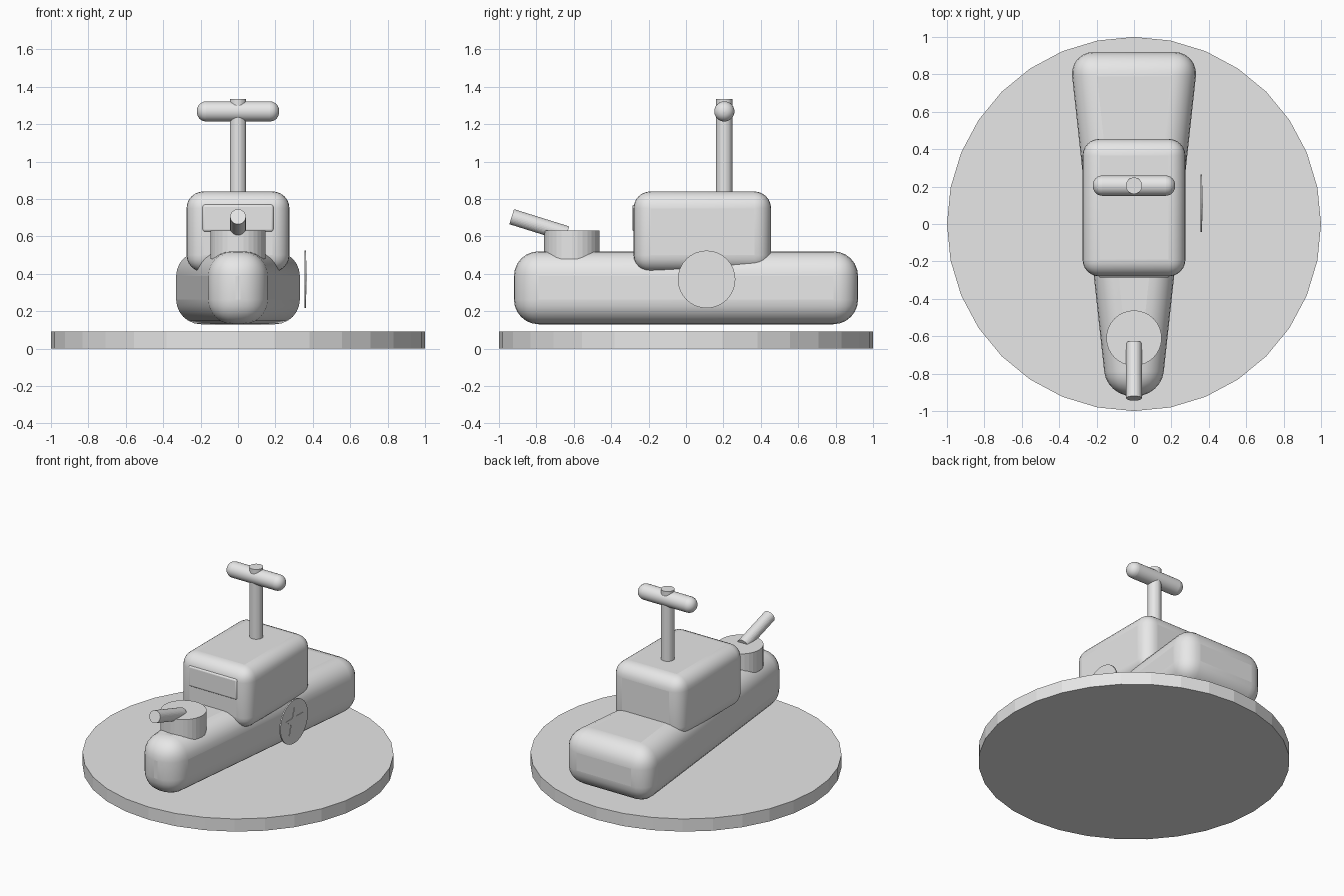
import bpy, bmesh, math
from mathutils import Matrix, Vector

old = bpy.data.objects.get("Cube")
if old:
    bpy.data.objects.remove(old, do_unlink=True)

grey = bpy.data.materials.new("plain grey")
grey.use_nodes = True
COLOUR = (0.8, 0.8, 0.8, 1)
grey.diffuse_color = COLOUR
grey.node_tree.nodes["Principled BSDF"].inputs["Base Color"].default_value = COLOUR


def finish(name, bm, bevel=0, segments=6, smooth=False):
    """Turn a bmesh into a named object, optionally rounded and smooth."""
    bmesh.ops.recalc_face_normals(bm, faces=bm.faces)
    mesh = bpy.data.meshes.new(name)
    bm.to_mesh(mesh)
    bm.free()
    mesh.materials.append(grey)
    obj = bpy.data.objects.new(name, mesh)
    bpy.context.collection.objects.link(obj)
    if bevel:
        mod = obj.modifiers.new("Rounding", 'BEVEL')
        mod.width, mod.segments = bevel, segments
        mod.limit_method = 'ANGLE'
        mod.angle_limit = math.radians(40)
    if smooth:
        bpy.ops.object.select_all(action='DESELECT')
        obj.select_set(True)
        bpy.context.view_layer.objects.active = obj
        bpy.ops.object.shade_smooth_by_angle(angle=math.radians(35))
        if bevel:
            for face in mesh.polygons:
                face.use_smooth = True
    return obj


def box(name, low, high, bevel, front_scale=1, segments=6):
    """Rounded box; front_scale narrows its front end."""
    low, high = Vector(low), Vector(high)
    bm = bmesh.new()
    bmesh.ops.create_cube(bm, size=1)
    for v in bm.verts:
        if v.co.y < 0:
            v.co.x *= front_scale
        v.co = v.co * (high - low) + (low + high) / 2
    return finish(name, bm, bevel, segments, True)


def rod(name, start, end, radius, bevel=0, sides=32):
    """Cylinder between two points."""
    start, end = Vector(start), Vector(end)
    axis = end - start
    bm = bmesh.new()
    turn = axis.to_track_quat('Z', 'Y').to_matrix().to_4x4()
    bmesh.ops.create_cone(bm, cap_ends=True, segments=sides, radius1=radius,
                          radius2=radius, depth=axis.length,
                          matrix=Matrix.Translation((start + end) / 2) @ turn)
    return finish(name, bm, bevel, 6, bool(bevel))


# Round stand
rod("display_base", (0, 0, 0), (0, 0, 0.09), 1)

# Tapered hull and cabin
box("hull", (-0.345, -0.92, 0.13), (0.345, 0.92, 0.52), 0.132, 0.145 / 0.345)
box("cabin", (-0.275, -0.28, 0.41), (0.275, 0.455, 0.84), 0.09)
box("cabin_front_panel", (-0.19, -0.287, 0.625), (0.19, -0.26, 0.77), 0.012, segments=3)

# Gun turret on the bow
rod("turret", (0, -0.61, 0.48), (0, -0.61, 0.63), 0.148)
rod("gun_barrel", (0, -0.637, 0.613), (0, -0.932, 0.705), 0.042)

# Periscope with crossbar
rod("mast", (0, 0.205, 0.8), (0, 0.205, 1.335), 0.044)
rod("mast_crossbar", (-0.22, 0.205, 1.268), (0.22, 0.205, 1.268), 0.054, 0.05)

# Side badge with a raised star
BADGE_Y, BADGE_Z = 0.11, 0.37
rod("side_badge", (0.355, BADGE_Y, BADGE_Z), (0.364, BADGE_Y, BADGE_Z), 0.154)
bm = bmesh.new()
points = []
for i in range(10):
    r = 0.04 if i % 2 else 0.1
    a = math.pi * i / 5
    points.append(bm.verts.new((0.362, BADGE_Y + r * math.sin(a), BADGE_Z + r * math.cos(a))))
face = bm.faces.new(points)
raised = bmesh.ops.extrude_face_region(bm, geom=[face])["geom"]
for v in raised:
    if isinstance(v, bmesh.types.BMVert):
        v.co.x += 0.005
finish("badge_star", bm)
